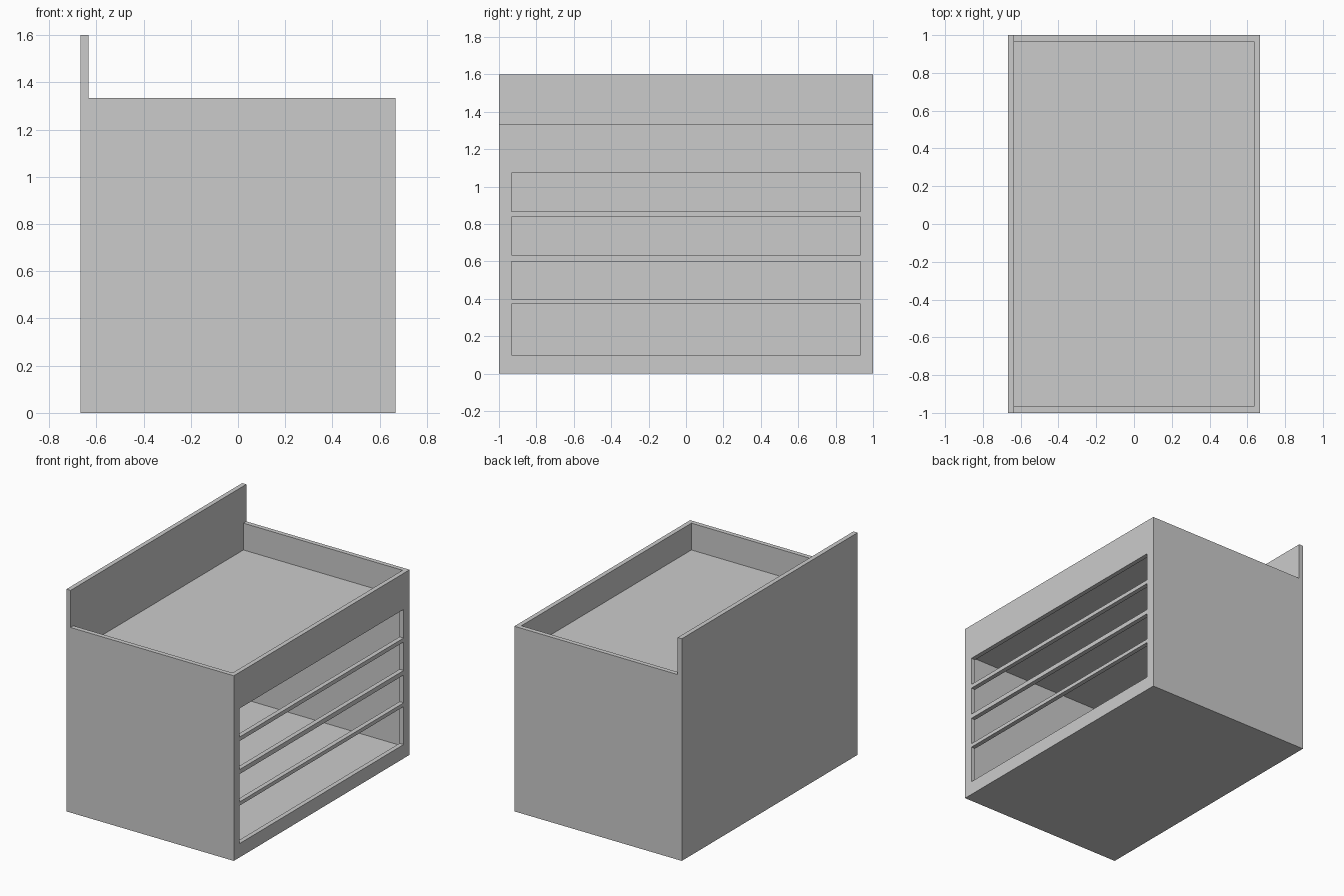
import bpy
import bmesh
from mathutils import Vector

cube = bpy.data.objects.get("Cube")
if cube:
    bpy.data.objects.remove(cube, do_unlink=True)

# Overall sizes
HX, HY, TOP, BACK_TOP = 0.667, 1.0, 1.333, 1.6
WALL = 0.033
IX, IY = HX - WALL, HY - WALL

grey = bpy.data.materials.new("light_grey")
grey.use_nodes = True
COLOUR = (0.6, 0.6, 0.6, 1)
grey.diffuse_color = COLOUR
grey.node_tree.nodes["Principled BSDF"].inputs["Base Color"].default_value = COLOUR


def make_object(name, bm):
    bmesh.ops.recalc_face_normals(bm, faces=bm.faces)
    mesh = bpy.data.meshes.new(name)
    bm.to_mesh(mesh)
    bm.free()
    mesh.materials.append(grey)
    obj = bpy.data.objects.new(name, mesh)
    bpy.context.collection.objects.link(obj)
    return obj


def add_box(bm, low, high):
    low, high = Vector(low), Vector(high)
    verts = bmesh.ops.create_cube(bm, size=1)["verts"]
    bmesh.ops.scale(bm, vec=high - low, verts=verts)
    bmesh.ops.translate(bm, vec=(low + high) / 2, verts=verts)


def cut(target, name, boxes):
    bm = bmesh.new()
    for low, high in boxes:
        add_box(bm, low, high)
    cutter = make_object(name, bm)
    cutter.hide_render = True
    cutter.hide_set(True)
    cutter.display_type = 'WIRE'
    mod = target.modifiers.new(name, 'BOOLEAN')
    mod.operation = 'DIFFERENCE'
    mod.solver = 'EXACT'
    mod.object = cutter


# Cabinet with tall back panel: L-shaped profile extruded along its length
bm = bmesh.new()
profile = [(-HX, 0), (HX, 0), (HX, TOP), (-IX, TOP), (-IX, BACK_TOP), (-HX, BACK_TOP)]
face = bm.faces.new([bm.verts.new((x, -HY, z)) for x, z in profile])
side = bmesh.ops.extrude_face_region(bm, geom=[face])["geom"]
bmesh.ops.translate(bm, vec=(0, 2 * HY, 0),
                    verts=[v for v in side if isinstance(v, bmesh.types.BMVert)])
cabinet = make_object("cabinet", bm)

# Recessed tray on top
cut(cabinet, "tray_cutter", [((-IX, -IY, 1.14), (IX, IY, 1.8))])

# Hollow inside
cut(cabinet, "hollow_cutter", [((-IX, -IY, 0.067), (IX, IY, 1.107))])

# Four long openings through the slotted side
slots = [(0.1, 0.373), (0.4, 0.6), (0.633, 0.838), (0.867, 1.073)]
cut(cabinet, "slot_cutter",
    [((0.5, -0.933, low), (0.8, 0.933, high)) for low, high in slots])
